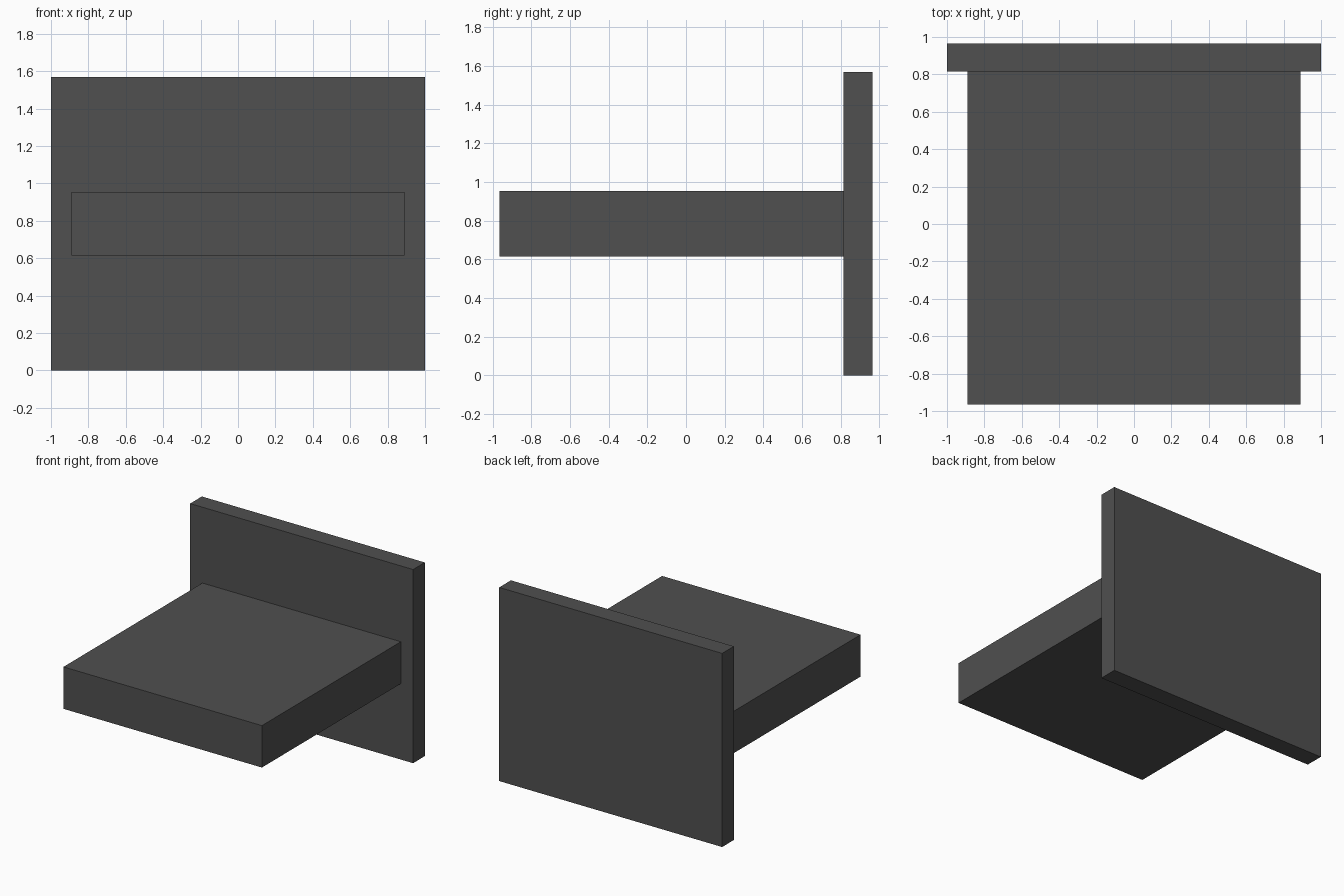
import bpy
import bmesh
from mathutils import Vector

cube = bpy.data.objects.get("Cube")
if cube:
    bpy.data.objects.remove(cube, do_unlink=True)

# Dark grey finish shared by both parts
grey = bpy.data.materials.new("dark_grey")
grey.use_nodes = True
colour = (0.08, 0.08, 0.08, 1.0)
grey.diffuse_color = colour
grey.node_tree.nodes["Principled BSDF"].inputs["Base Color"].default_value = colour


def box(name, low, high):
    """Flat-faced box between two opposite corners."""
    low, high = Vector(low), Vector(high)
    bm = bmesh.new()
    bmesh.ops.create_cube(bm, size=1)
    bmesh.ops.scale(bm, vec=high - low, verts=bm.verts)
    mesh = bpy.data.meshes.new(name)
    bm.to_mesh(mesh)
    bm.free()
    mesh.materials.append(grey)
    obj = bpy.data.objects.new(name, mesh)
    obj.location = (low + high) / 2
    bpy.context.collection.objects.link(obj)
    return obj


# Upright panel at the back
box("back_panel", (-1, 0.815, 0), (1, 0.965, 1.57))

# Thick slab projecting forward from the panel
box("front_slab", (-0.89, -0.965, 0.615), (0.89, 0.815, 0.955))
